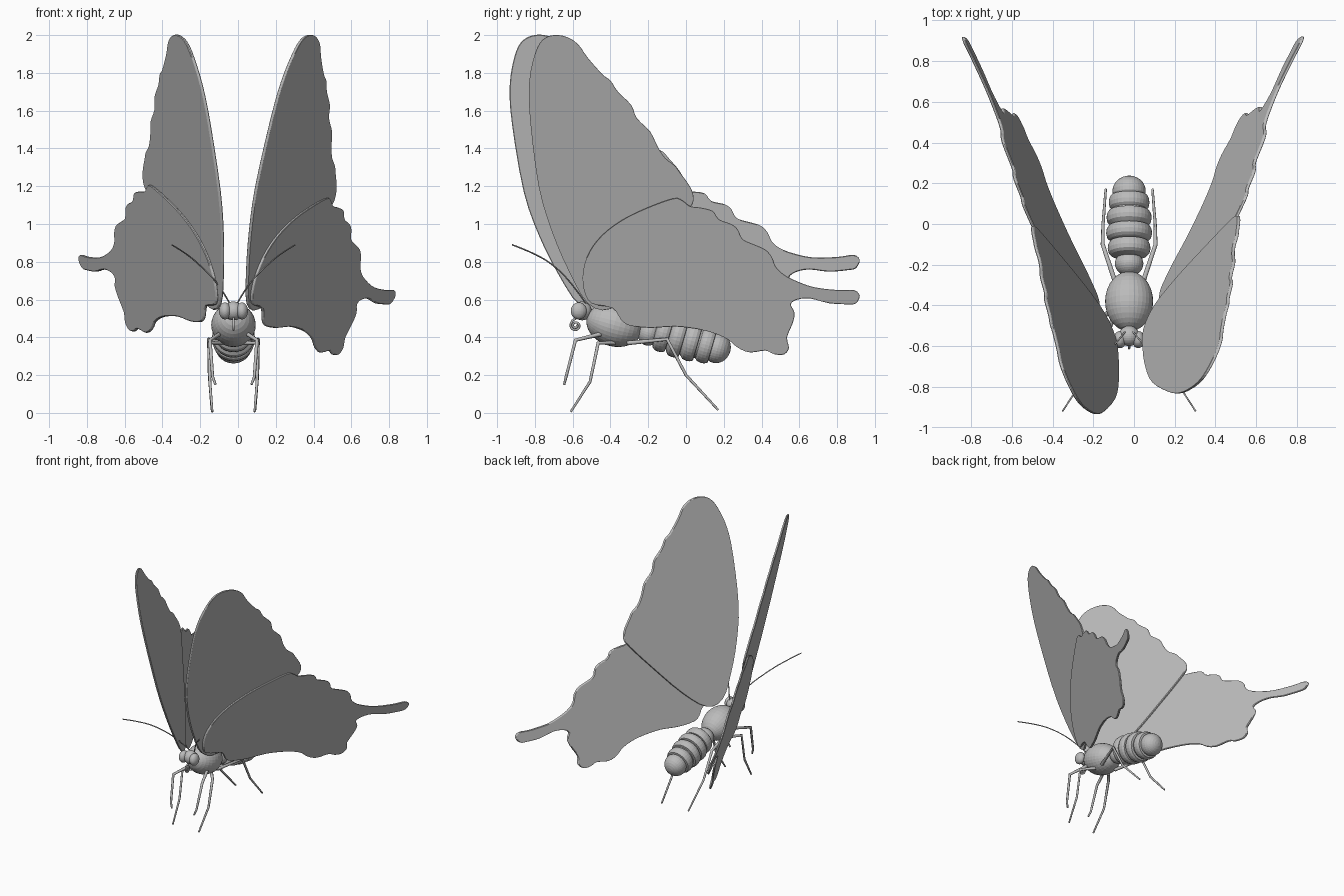
import bpy, bmesh, math
from mathutils import Vector, Matrix

if "Cube" in bpy.data.objects:
    bpy.data.objects.remove(bpy.data.objects["Cube"])

grey = bpy.data.materials.new("plain grey")
grey.use_nodes = True
colour = (0.5, 0.5, 0.5, 1)
grey.diffuse_color = colour
grey.node_tree.nodes["Principled BSDF"].inputs["Base Color"].default_value = colour

MID = -0.024                 # body centre line
TILT = math.radians(-16)     # body slopes down to the rear


def add_object(name, bm):
    bmesh.ops.recalc_face_normals(bm, faces=bm.faces[:])
    mesh = bpy.data.meshes.new(name)
    bm.to_mesh(mesh)
    bm.free()
    mesh.materials.append(grey)
    obj = bpy.data.objects.new(name, mesh)
    bpy.context.collection.objects.link(obj)
    return obj


def ellipsoid(name, centre, radii, tilt=0.0):
    bm = bmesh.new()
    bmesh.ops.create_uvsphere(bm, u_segments=32, v_segments=16, radius=1)
    # poles lie along the body
    bm.transform(Matrix.Translation(centre) @ Matrix.Rotation(tilt, 4, 'X')
                 @ Matrix.Diagonal((*radii, 1)) @ Matrix.Rotation(math.pi / 2, 4, 'X'))
    return add_object(name, bm)


def lathe(name, profile, start, tilt, sides=32):
    """Spin (distance, radius) pairs around a tilted y axis."""
    bm = bmesh.new()
    rings = []
    for d, r in profile:
        rings.append([bm.verts.new((r * math.cos(a), d, r * math.sin(a)))
                      for a in (math.tau * i / sides for i in range(sides))])
    for one, two in zip(rings, rings[1:]):
        for i in range(sides):
            j = (i + 1) % sides
            bm.faces.new((one[i], one[j], two[j], two[i]))
    bm.faces.new(rings[0])
    bm.faces.new(rings[-1])
    bm.transform(Matrix.Translation(start) @ Matrix.Rotation(tilt, 4, 'X'))
    return add_object(name, bm)


def tube(name, points, radius, taper=1.0, smooth=False):
    curve = bpy.data.curves.new(name, 'CURVE')
    curve.dimensions = '3D'
    curve.bevel_depth = radius
    curve.bevel_resolution = 2
    curve.use_fill_caps = True
    line = curve.splines.new('NURBS' if smooth else 'POLY')
    line.points.add(len(points) - 1)
    for i, (spot, co) in enumerate(zip(line.points, points)):
        spot.co = (*co, 1)
        spot.radius = 1 + (taper - 1) * i / (len(points) - 1)
    if smooth:
        line.use_endpoint_u = True
        line.order_u = 3
        line.resolution_u = 4
    curve.materials.append(grey)
    obj = bpy.data.objects.new(name, curve)
    bpy.context.collection.objects.link(obj)
    bpy.ops.object.select_all(action='DESELECT')
    obj.select_set(True)
    bpy.context.view_layer.objects.active = obj
    bpy.ops.object.convert(target='MESH')


def rounded(points, steps=3):
    """Closed smooth curve through the points."""
    out = []
    n = len(points)
    for i in range(n):
        a, b, c, d = (Vector(points[(i + k) % n]) for k in (-1, 0, 1, 2))
        for s in range(steps):
            t = s / steps
            out.append(b + (c - a) * t / 2 + (a * 2 - b * 5 + c * 4 - d) * t * t / 2
                       + (b * 3 - a - c * 3 + d) * t ** 3 / 2)
    return out


# Wing outlines as (y, z)
fore = [(-.70, 2), (-.76, 1.975), (-.80, 1.90), (-.83, 1.75), (-.825, 1.55), (-.78, 1.2),
        (-.71, .96), (-.62, .75), (-.52, .58), (-.40, .55), (-.26, .68), (-.10, .90),
        (.02, 1.08), (.04, 1.14), (.02, 1.2), (-.03, 1.27), (-.06, 1.31), (-.11, 1.35),
        (-.15, 1.41), (-.19, 1.49), (-.26, 1.56), (-.29, 1.63), (-.36, 1.7), (-.40, 1.76),
        (-.44, 1.79), (-.52, 1.88), (-.57, 1.95), (-.63, 1.99)]
hind = [(-.39, .555), (-.50, .58), (-.54, .65), (-.545, .75), (-.51, .855), (-.44, .945),
        (-.34, 1.02), (-.22, 1.08), (-.07, 1.135), (-.02, 1.125), (.02, 1.095), (.07, 1.088),
        (.14, 1.07), (.175, 1.025), (.24, 1), (.275, .97), (.30, .92), (.365, .89),
        (.42, .865), (.455, .825), (.475, .775), (.515, .735), (.58, .70), (.68, .665),
        (.81, .65), (.89, .65), (.92, .62), (.90, .58), (.86, .575), (.76, .58), (.66, .605),
        (.59, .60), (.555, .575), (.575, .53), (.565, .475), (.535, .40), (.545, .345),
        (.52, .31), (.47, .31), (.42, .33), (.34, .32), (.275, .345), (.22, .39), (.14, .425),
        (.05, .445), (-.06, .457), (-.19, .45), (-.30, .463), (-.345, .495)]


def left_place(y, z):
    return Vector((0.159 + 0.521 * y + 0.293 * z, y, z))


def right_place(y, z):
    # the right wing is swung a little further forward
    dy, dz = y - 0.92, z - 0.61
    y, z = 0.92 + 1.032 * dy - 0.042 * dz, 0.80 + 0.137 * dy + 1.022 * dz
    return Vector((-0.227 - 0.456 * y - 0.229 * z, y, z))


def wing(name, outline, place, side, offset, thick=0.016):
    bm = bmesh.new()
    path = rounded(outline)
    sheets = []
    for x in (offset - thick / 2, offset + thick / 2):
        sheets.append([bm.verts.new(place(*p) + Vector((side * x, 0, 0))) for p in path])
        bm.faces.new(sheets[-1])
    for i in range(len(path)):
        j = (i + 1) % len(path)
        bm.faces.new((sheets[0][i], sheets[0][j], sheets[1][j], sheets[1][i]))
    obj = add_object(name, bm)
    bevel = obj.modifiers.new("soft rim", 'BEVEL')
    bevel.width = 0.004
    bevel.limit_method = 'ANGLE'
    bevel.angle_limit = math.radians(60)


for label, place, side in (("left", left_place, 1), ("right", right_place, -1)):
    wing(label + "_forewing", fore, place, side, -0.006)
    wing(label + "_hindwing", hind, place, side, 0.007)

# Body
ellipsoid("head", (MID, -.55, .54), (.05, .05, .05))
ellipsoid("thorax", (MID, -.38, .465), (.118, .15, .113), TILT)
ellipsoid("waist", (MID, -.195, .425), (.07, .06, .07), TILT)

# Abdomen: a row of overlapping bands and a rounded tip
profile = [(0, .06)]
for i, r in enumerate((.105, .113, .111, .1)):
    d = 0.008 + i * 0.078
    profile += [(d, r * .85), (d + .012, r * .96), (d + .032, r), (d + .052, r * .98),
                (d + .068, r * .9), (d + .07, r * .76)]
for i in range(8):
    a = math.radians(-10 + i * 14)
    profile.append((0.335 + .075 * math.sin(a), max(.082 * math.cos(a), .002)))
lathe("abdomen", profile, (MID, -.16, .437), TILT)

# Coiled mouth tube
coil = [(MID, -.575, .505), (MID, -.6, .49)]
for i in range(22):
    a, r = math.radians(130 + i * 30), .028 - i * .001
    coil.append((MID, -.585 + r * math.cos(a), .462 + r * math.sin(a)))
tube("mouth_tube", coil, .006)

# Eyes, feelers and legs on both sides: (sideways, y, z)
feeler = [(.02, -.53, .58), (.075, -.6, .68), (.17, -.69, .775), (.25, -.80, .845),
          (.327, -.92, .89)]
legs = {
    "front": [(.07, -.44, .42), (.125, -.585, .385), (.11, -.635, .19), (.095, -.645, .15)],
    "middle": [(.06, -.38, .37), (.13, -.465, .37), (.125, -.508, .165), (.112, -.61, .006)],
    "hind": [(.06, -.31, .37), (.13, -.10, .39), (.128, 0, .2), (.115, .17, .016)],
}
for label, side in (("left", 1), ("right", -1)):
    def on_side(points):
        return [(MID + side * x, y, z) for x, y, z in points]

    ellipsoid(label + "_eye", (MID + side * .045, -.568, .54), (.032, .042, .045))
    tube(label + "_feeler", on_side(feeler), .004, smooth=True)
    for part, points in legs.items():
        tube(label + "_" + part + "_leg", on_side(points), .012, taper=.5)
